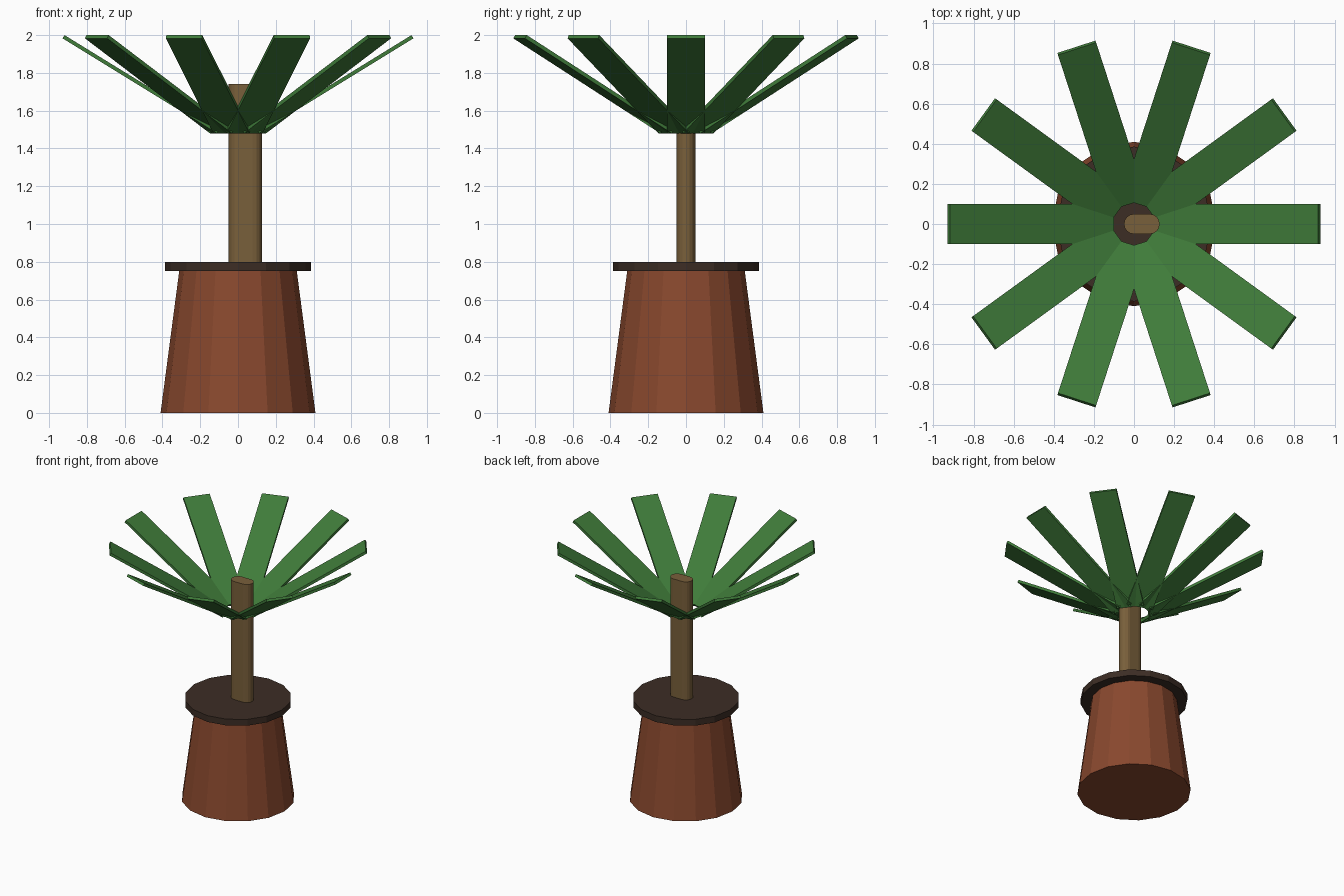
import bpy, bmesh, math
from mathutils import Matrix

if "Cube" in bpy.data.objects:
    bpy.data.objects.remove(bpy.data.objects["Cube"])


def material(name, rgb):
    m = bpy.data.materials.new(name)
    m.diffuse_color = (*rgb, 1)
    m.use_nodes = True
    m.node_tree.nodes["Principled BSDF"].inputs["Base Color"].default_value = m.diffuse_color
    return m


clay = material("terracotta", (0.25, 0.065, 0.027))
earth = material("dark soil", (0.045, 0.026, 0.018))
bark = material("brown bark", (0.19, 0.115, 0.043))
green = material("leaf green", (0.05, 0.20, 0.042))


def finish(bm, name, mat):
    bmesh.ops.recalc_face_normals(bm, faces=bm.faces)
    me = bpy.data.meshes.new(name)
    bm.to_mesh(me)
    bm.free()
    me.materials.append(mat)
    ob = bpy.data.objects.new(name, me)
    bpy.context.collection.objects.link(ob)
    return ob


def cone(name, r1, r2, z1, z2, mat, sides=16):
    bm = bmesh.new()
    bmesh.ops.create_cone(bm, cap_ends=True, segments=sides, radius1=r1, radius2=r2,
                          depth=z2 - z1, matrix=Matrix.Translation((0, 0, (z1 + z2) / 2)))
    return finish(bm, name, mat)


# Tapered pot and the flat soil disc on top
cone("pot", 0.41, 0.31, 0, 0.76, clay)
cone("soil_disc", 0.386, 0.386, 0.75, 0.80, earth)

# Trunk: a rounded slot shape extruded upwards
bm = bmesh.new()
ring = []
for i in range(18):
    step = i if i < 9 else i - 1
    a = -math.pi / 2 + step * math.pi / 8
    shift = 0.078 if i < 9 else 0
    ring.append(bm.verts.new((shift + 0.05 * math.cos(a), 0.05 * math.sin(a), 0.78)))
base = bm.faces.new(ring)
top = bmesh.ops.extrude_face_region(bm, geom=[base], use_keep_orig=True)["geom"]
bmesh.ops.translate(bm, vec=(0, 0, 0.96), verts=[v for v in top if isinstance(v, bmesh.types.BMVert)])
finish(bm, "trunk", bark)

# Ten flat leaves fanned around the trunk, rising outwards
tilt, length, thick = math.radians(31.6), 0.96, 0.02
for i in range(10):
    bm = bmesh.new()
    mat = (Matrix.Rotation(i * math.pi / 5, 4, 'Z') @ Matrix.Translation((0.515, 0, 1.74))
           @ Matrix.Rotation(-tilt, 4, 'Y') @ Matrix.Diagonal((length, 0.2, thick, 1)))
    bmesh.ops.create_cube(bm, size=1, matrix=mat)
    finish(bm, f"leaf_{i + 1}", green)
